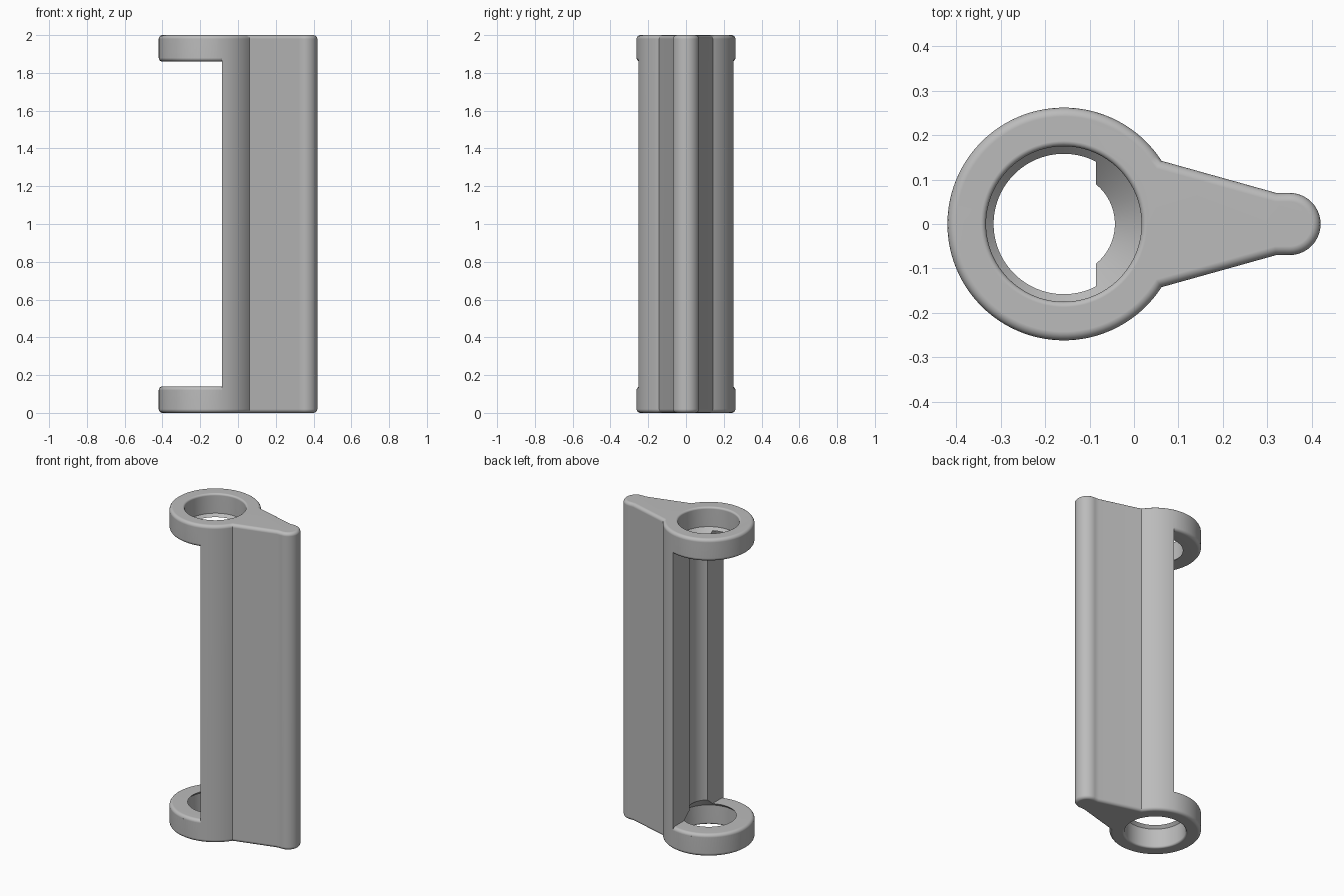
import bpy, bmesh, math
from mathutils import Vector

CX, R, FILLET = -0.158, 0.262, 0.02      # ring axis, ring radius, edge rounding
HEIGHT, RING, NOTCH_X = 2.0, 0.14, -0.086
SEG = 96

cube = bpy.data.objects.get("Cube")
if cube:
    bpy.data.objects.remove(cube, do_unlink=True)

grey = bpy.data.materials.new("plain grey")
grey.use_nodes = True
colour = (0.5, 0.5, 0.5, 1)
grey.diffuse_color = colour
grey.node_tree.nodes["Principled BSDF"].inputs["Base Color"].default_value = colour


def arc(cx, cy, r, a0, a1, n):
    return [(cx + r * math.cos(a0 + (a1 - a0) * i / n),
             cy + r * math.sin(a0 + (a1 - a0) * i / n)) for i in range(n + 1)]


def finish(bm, name):
    bmesh.ops.recalc_face_normals(bm, faces=bm.faces)
    mesh = bpy.data.meshes.new(name)
    bm.to_mesh(mesh)
    bm.free()
    mesh.materials.append(grey)
    obj = bpy.data.objects.new(name, mesh)
    bpy.context.collection.objects.link(obj)
    return obj


def lathe(profile):
    """Solid of revolution about the ring axis; profile starts and ends on it."""
    bm = bmesh.new()
    verts = [bm.verts.new((CX + r, 0, z)) for r, z in profile]
    edges = [bm.edges.new(pair) for pair in zip(verts, verts[1:])]
    bmesh.ops.spin(bm, geom=verts + edges, cent=(CX, 0, 0), axis=(0, 0, 1),
                   angle=math.tau, steps=SEG, use_merge=True)
    bmesh.ops.remove_doubles(bm, verts=bm.verts, dist=1e-5)
    return bm


def mirrored(half):
    """Continue a lower half profile with its reflection about mid height."""
    return half + [(r, HEIGHT - z) for r, z in reversed(half)]


def cut(obj, cutter):
    mod = obj.modifiers.new("cut", 'BOOLEAN')
    mod.operation, mod.solver, mod.object = 'DIFFERENCE', 'EXACT', cutter
    bpy.context.view_layer.objects.active = obj
    bpy.ops.object.modifier_apply(modifier=mod.name)
    bpy.data.objects.remove(cutter, do_unlink=True)


# Ring and fin outline, extruded and rounded at both ends
join = math.atan2(0.142, 0.22)
outline = arc(CX, 0, R, join, math.tau - join, 80)
outline += [(0.32, -0.07)] + arc(0.35, 0, 0.07, -math.pi / 2, math.pi / 2, 20) + [(0.32, 0.07)]
bm = bmesh.new()
base = bm.faces.new([bm.verts.new((x, y, 0)) for x, y in outline])
top = bmesh.ops.extrude_face_region(bm, geom=[base], use_keep_orig=True)
bmesh.ops.translate(bm, vec=(0, 0, HEIGHT),
                    verts=[v for v in top["geom"] if isinstance(v, bmesh.types.BMVert)])
bmesh.ops.recalc_face_normals(bm, faces=bm.faces)
rims = [e for e in bm.edges if abs(e.verts[0].co.z - e.verts[1].co.z) < 1e-6]
bmesh.ops.bevel(bm, geom=rims, offset=FILLET, segments=4, profile=0.5,
                affect='EDGES', clamp_overlap=False)
bracket = finish(bm, "hinge_bracket")

# Open notch between the rings, which also rounds the rings' inner edges
lip = [(R - FILLET + FILLET * math.sin(a), RING - FILLET + FILLET * math.cos(a))
       for a in (math.pi / 2 * i / 4 for i in range(5))]
bm = lathe(mirrored([(0, RING)] + lip + [(R + 0.05, RING - FILLET)]))
section = bmesh.ops.bisect_plane(bm, geom=bm.verts[:] + bm.edges[:] + bm.faces[:],
                                 plane_co=(NOTCH_X, 0, 0), plane_no=(1, 0, 0), clear_outer=True)
bmesh.ops.holes_fill(bm, edges=[e for e in bm.edges if e.is_boundary], sides=0)
cut(bracket, finish(bm, "notch_cutter"))

# Bore with rounded mouths, tapering to a narrower groove along the body
mouth = [(0.175 + 0.012 * (1 - math.sin(a)), 0.012 * (1 - math.cos(a)))
         for a in (math.pi / 2 * i / 4 for i in range(5))]
bore = [(0, -0.1), (0.187, -0.1)] + mouth + [(0.175, 0.123), (0.115, 0.183)]
cut(bracket, finish(lathe(mirrored(bore)), "bore_cutter"))

# Smooth curved faces, keep the crisp edges
bpy.ops.object.select_all(action='DESELECT')
bracket.select_set(True)
bpy.context.view_layer.objects.active = bracket
bpy.ops.object.shade_smooth_by_angle(angle=math.radians(30))
bracket.modifiers.new("even_shading", 'WEIGHTED_NORMAL').keep_sharp = True
